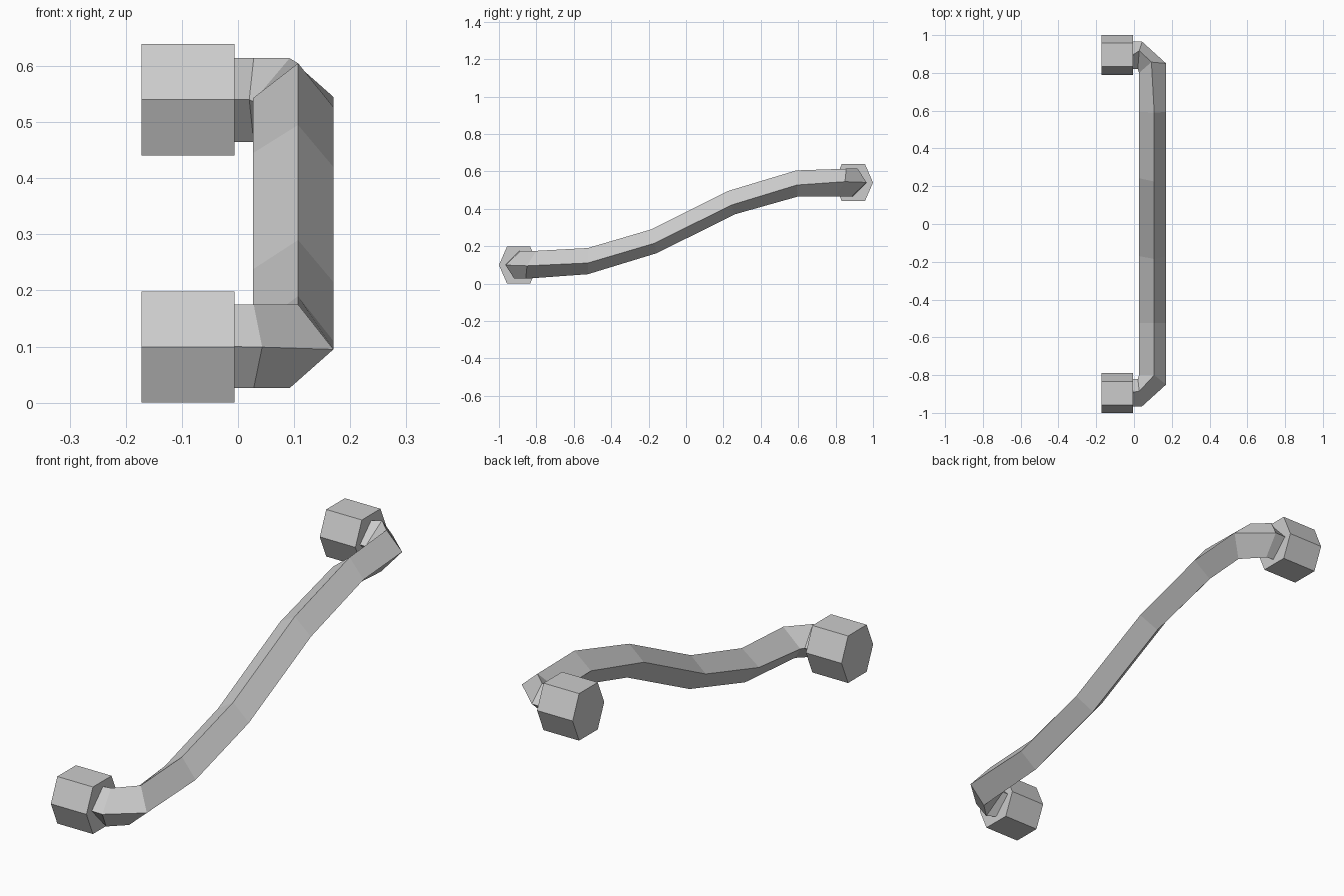
import bpy
import bmesh
from mathutils import Vector

if "Cube" in bpy.data.objects:
    bpy.data.objects.remove(bpy.data.objects["Cube"])

grey = bpy.data.materials.new("plain_grey")
grey.use_nodes = True
grey.diffuse_color = (0.6, 0.6, 0.6, 1)
grey.node_tree.nodes["Principled BSDF"].inputs["Base Color"].default_value = grey.diffuse_color

MID_Z = 0.32  # height of the half-turn axis that swaps the two ends


def half_turn(p):
    return Vector((p[0], -p[1], 2 * MID_Z - p[2]))


def loft(name, rings):
    """Skin a list of equal-sized rings and cap both ends."""
    bm = bmesh.new()
    loops = [[bm.verts.new(p) for p in ring] for ring in rings]
    for a, b in zip(loops, loops[1:]):
        for i in range(len(a)):
            j = (i + 1) % len(a)
            bm.faces.new((a[i], a[j], b[j], b[i]))
    bm.faces.new(loops[0])
    bm.faces.new(loops[-1])
    bmesh.ops.recalc_face_normals(bm, faces=bm.faces)
    mesh = bpy.data.meshes.new(name)
    bm.to_mesh(mesh)
    bm.free()
    mesh.materials.append(grey)
    obj = bpy.data.objects.new(name, mesh)
    bpy.context.collection.objects.link(obj)
    return obj


# Six-sided end mounts
hexagon = [(-0.105, 0), (-0.062, -0.099), (0.062, -0.099),
           (0.105, 0), (0.062, 0.099), (-0.062, 0.099)]
lower = [[Vector((x, y - 0.895, z + 0.099)) for y, z in hexagon]
         for x in (-0.172, -0.006)]
loft("front_mount", lower)
loft("back_mount", [[half_turn(p) + Vector((0, 0, -0.001)) for p in ring] for ring in lower])

# Lower elbow rings, each ordered outer, top, inner, bottom
elbow = [
    [(-0.006, -0.965, 0.1), (-0.006, -0.89, 0.175), (-0.006, -0.82, 0.1), (-0.006, -0.895, 0.026)],
    [(0.043, -0.965, 0.099), (0.028, -0.885, 0.175), (0.02, -0.82, 0.1), (0.028, -0.918, 0.026)],
    [(0.17, -0.85, 0.095), (0.107, -0.80, 0.175), (0.027, -0.80, 0.103), (0.092, -0.857, 0.026)],
]

# Upper elbow is the lower one turned over, so top and bottom swap
upper_elbow = [[half_turn(ring[i]) for i in (0, 3, 2, 1)] for ring in reversed(elbow)]


# Diamond section of the bar from its top, outer and bottom points (y, z)
def bar_ring(top, outer, bottom):
    inner = [top[i] + bottom[i] - outer[i] for i in (0, 1)]
    return [(0.17, *outer), (0.107, *top), (0.027, *inner), (0.092, *bottom)]


bar = [
    bar_ring((-0.525, 0.19), (-0.525, 0.11), (-0.525, 0.05)),
    bar_ring((-0.185, 0.29), (-0.17, 0.215), (-0.155, 0.163)),
    bar_ring((0.225, 0.495), (0.243, 0.42), (0.26, 0.37)),
    bar_ring((0.59, 0.605), (0.593, 0.527), (0.597, 0.465)),
]

loft("curved_handle", elbow + bar + upper_elbow)
